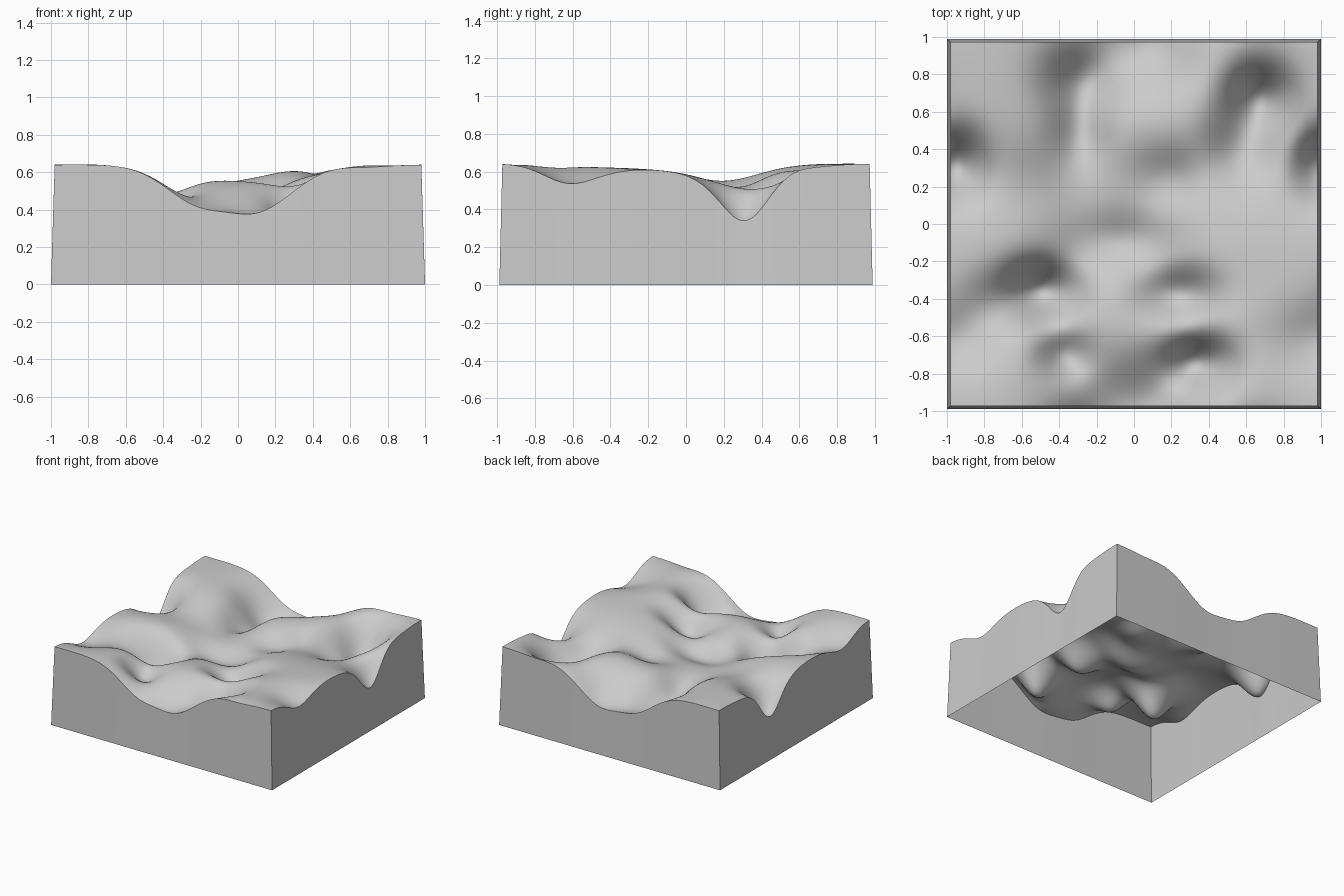
import bpy
import bmesh
import math

cube = bpy.data.objects.get("Cube")
if cube:
    bpy.data.objects.remove(cube, do_unlink=True)

TOP_LEVEL = 0.643

# Hollows in the ground: centre x, centre y, depth, half width x, half width y
HOLLOWS = [
    (0.12, 1.0, 0.2, 0.25, 0.26),      # edge trough
    (-0.18, 1.0, 0.09, 0.2, 0.25),
    (-0.97, 0.33, 0.25, 0.15, 0.18),   # side pit
    (-0.97, -0.64, 0.1, 0.25, 0.19),
    (-0.74, -0.44, 0.09, 0.2, 0.17),
    (-0.5, -0.37, 0.3, 0.19, 0.16),    # deepest pit
    (0.25, -0.39, 0.2, 0.21, 0.15),
    (0.35, -0.76, 0.27, 0.18, 0.15),
    (-0.38, -0.72, 0.13, 0.14, 0.13),
    (0.69, 0.69, 0.29, 0.18, 0.18),
    (0.6, 0.43, 0.17, 0.2, 0.2),       # low ground beside the side pit
    (0.2, 0.25, 0.07, 0.17, 0.17),
    (-0.28, 0.78, 0.17, 0.2, 0.17),    # back valley
    (-0.29, 0.52, 0.14, 0.15, 0.2),
    (-0.05, -0.1, 0.13, 0.32, 0.17),   # central basin
]


def wrap(d):
    """Shortest offset on a tile two units wide."""
    return (d + 1) % 2 - 1


def bell(d, width):
    return math.exp(-(wrap(d) / width) ** 2)


def height(x, y):
    # Long valleys crossing the whole tile
    z = TOP_LEVEL
    z -= 0.08 * bell(x + 0.29, 0.26) + 0.04 * bell(x - 0.05, 0.2)
    z -= 0.075 * bell(y - 0.2, 0.25) + 0.025 * bell(y + 0.2, 0.3)
    # Local pits and basins
    for cx, cy, depth, wx, wy in HOLLOWS:
        z -= depth * bell(x - cx, wx) * bell(y - cy, wy)
    return z


# Plain grey
GREY = (0.6, 0.6, 0.6, 1)
grey = bpy.data.materials.new("light_grey")
grey.use_nodes = True
grey.diffuse_color = GREY
grey.node_tree.nodes["Principled BSDF"].inputs["Base Color"].default_value = GREY

# Rolling ground surface
bm = bmesh.new()
bmesh.ops.create_grid(bm, x_segments=110, y_segments=110, size=1)
rim = [e for e in bm.edges if e.is_boundary]
for v in bm.verts:
    x, y = v.co.x, v.co.y
    v.co = (x * 0.98, y * 0.972, height(x, y))

# Flared skirt walls, open underneath
skirt = bmesh.ops.extrude_edge_only(bm, edges=rim)["geom"]
for v in skirt:
    if isinstance(v, bmesh.types.BMVert):
        v.co = (v.co.x / 0.98, v.co.y / 0.972 * 0.988, 0)
bmesh.ops.recalc_face_normals(bm, faces=bm.faces)
if max(bm.faces, key=lambda f: f.calc_center_median().z).normal.z < 0:
    bmesh.ops.reverse_faces(bm, faces=bm.faces)

mesh = bpy.data.meshes.new("terrain_block")
bm.to_mesh(mesh)
bm.free()
mesh.materials.append(grey)
terrain = bpy.data.objects.new("terrain_block", mesh)
bpy.context.collection.objects.link(terrain)

bpy.ops.object.select_all(action="DESELECT")
terrain.select_set(True)
bpy.context.view_layer.objects.active = terrain
bpy.ops.object.shade_smooth_by_angle(angle=math.radians(40))
